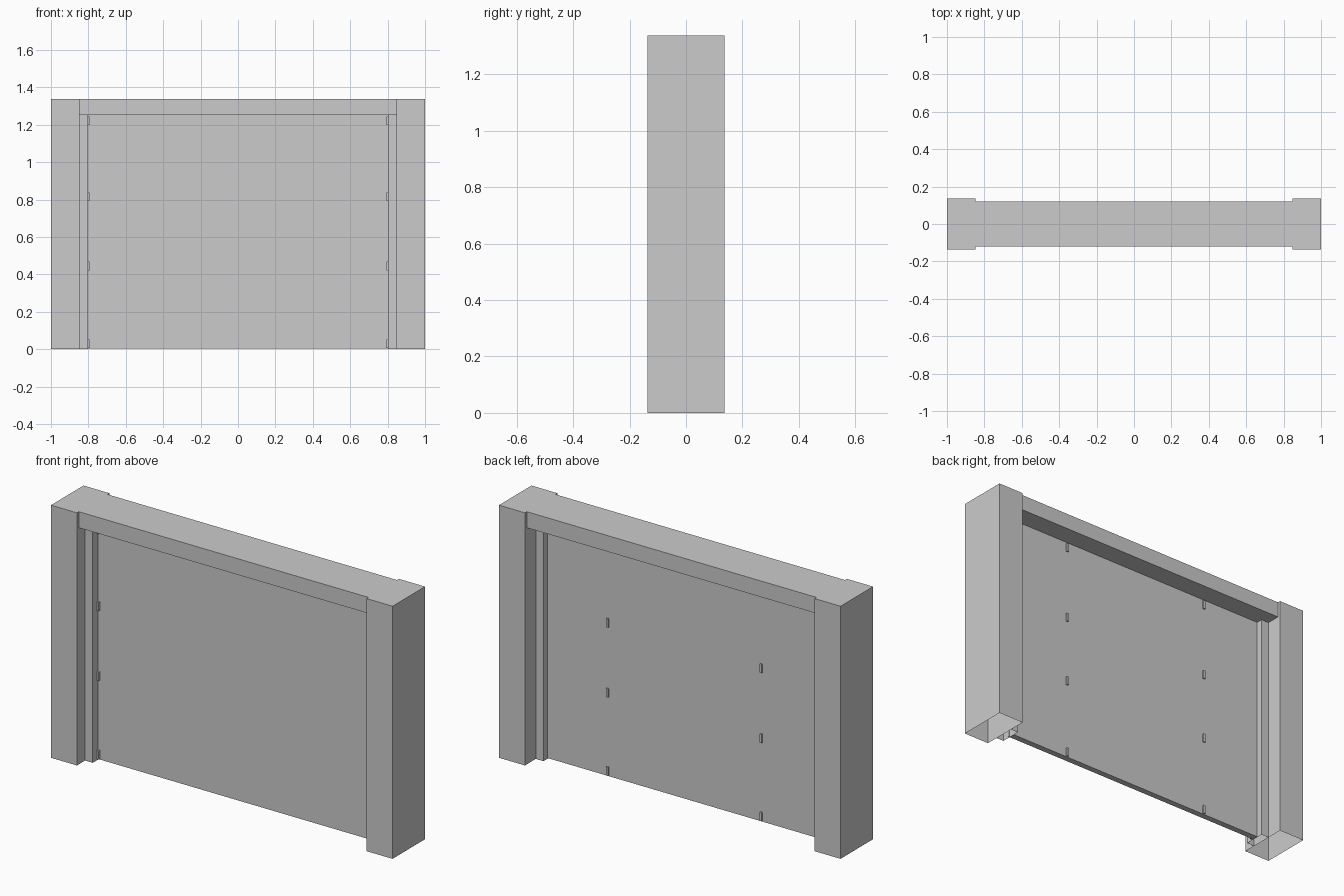
import bpy, bmesh

if "Cube" in bpy.data.objects:
    bpy.data.objects.remove(bpy.data.objects["Cube"])


def box(name, x, y, z, open_bottom=False):
    """Box from (min, max) ranges, optionally without its underside."""
    bm = bmesh.new()
    bmesh.ops.create_cube(bm, size=1)
    for v in bm.verts:
        v.co = [r[0] + (c + 0.5) * (r[1] - r[0]) for c, r in zip(v.co, (x, y, z))]
    if open_bottom:
        bm.normal_update()
        under = [f for f in bm.faces if f.normal.z < -0.9]
        bmesh.ops.delete(bm, geom=under, context='FACES_ONLY')
    mesh = bpy.data.meshes.new(name)
    bm.to_mesh(mesh)
    bm.free()
    ob = bpy.data.objects.new(name, mesh)
    bpy.context.collection.objects.link(ob)
    return ob


def mirrored(ob):
    ob.modifiers.new("mirror_x", 'MIRROR')
    return ob


H = 1.337      # total height
LINTEL = 1.252  # underside of lintel

# Outer posts and stepped inner jambs, open underneath
mirrored(box("post", (0.848, 1.0), (-0.136, 0.136), (0, H), True))
mirrored(box("jamb", (0.803, 0.848), (-0.068, 0.045), (0, LINTEL), True))

# Lintel across the top
box("lintel", (-0.848, 0.848), (-0.12, 0.12), (LINTEL, H))

# Door panel
box("door_panel", (-0.803, 0.803), (-0.023, 0.01), (0.003, LINTEL))

# Small hinge tabs: front edges and back face of the door
for z in (0.03, 0.445, 0.815, 1.222):
    zr = (z - 0.023, z + 0.023)
    mirrored(box("front_hinge", (0.793, 0.804), (-0.034, -0.022), zr))
    mirrored(box("back_hinge", (0.444, 0.456), (0.009, 0.018), zr))
